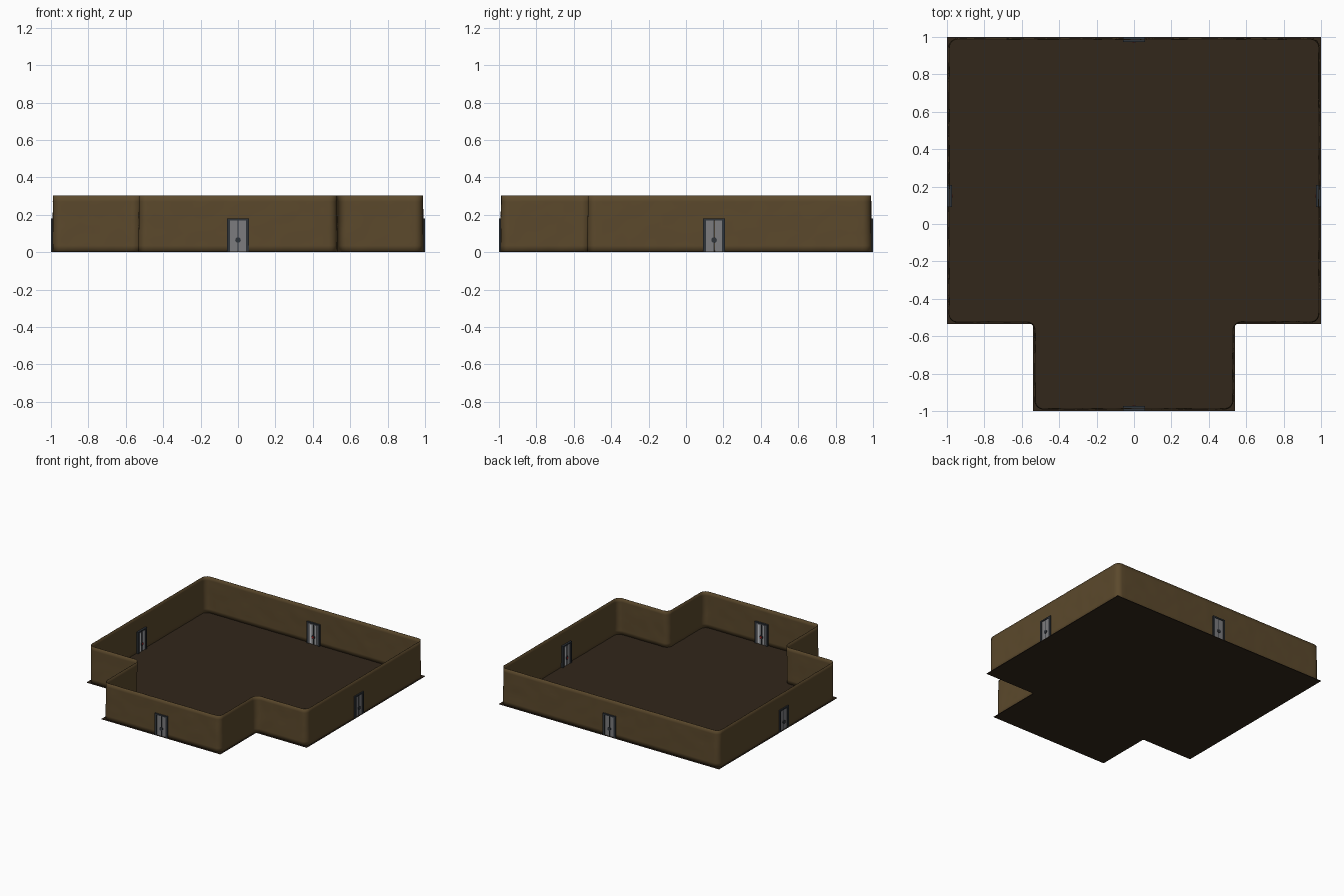
import bpy, bmesh, math
from mathutils import Vector, Matrix, noise

if "Cube" in bpy.data.objects:
    bpy.data.objects.remove(bpy.data.objects["Cube"])


def material(name, rgb):
    m = bpy.data.materials.new(name)
    m.diffuse_color = (*rgb, 1)
    m.use_nodes = True
    m.node_tree.nodes["Principled BSDF"].inputs["Base Color"].default_value = m.diffuse_color
    return m


EARTH = material("earth_wall", (0.105, 0.066, 0.025))
SOIL = material("dark_floor", (0.032, 0.020, 0.011))
SLATE = material("dark_frame", (0.03, 0.035, 0.042))
METAL = material("door_metal", (0.20, 0.20, 0.21))
PALE = material("pale_strip", (0.6, 0.62, 0.65))
RED = material("red_lock", (0.4, 0.02, 0.02))


def finish(name, bm, mat):
    bmesh.ops.recalc_face_normals(bm, faces=bm.faces)
    me = bpy.data.meshes.new(name)
    bm.to_mesh(me)
    bm.free()
    ob = bpy.data.objects.new(name, me)
    me.materials.append(mat)
    bpy.context.collection.objects.link(ob)
    return ob


def plan(inset):
    """T-shaped room outline, counter-clockwise, moved inward by inset."""
    a, b, c = 1 - inset, 0.54 - inset, -0.535 + inset
    return [Vector(p) for p in ((-b, -a), (b, -a), (b, c), (a, c),
                                (a, a), (-a, a), (-a, c), (-b, c))]


def rounded(points, r, step=0.035, arc=6):
    """Round every corner and divide the straight runs."""
    out = []
    n = len(points)
    for i, p in enumerate(points):
        d1 = (points[i - 1] - p).normalized()
        d2 = (points[(i + 1) % n] - p).normalized()
        centre = p + r * (d1 + d2)
        for k in range(arc + 1):
            t = math.pi / 2 * k / arc
            out.append(centre - r * (math.cos(t) * d2 + math.sin(t) * d1))
        start, end = p + r * d2, points[(i + 1) % n] - r * d2
        m = max(1, round((end - start).length / step))
        out += [start.lerp(end, k / m) for k in range(1, m)]
    return out


# floor slab with sharp corners
bm = bmesh.new()
face = bm.faces.new([bm.verts.new((p.x, p.y, 0)) for p in plan(0)])
ext = bmesh.ops.extrude_face_region(bm, geom=[face])
bmesh.ops.translate(bm, vec=(0, 0, 0.004),
                    verts=[v for v in ext["geom"] if isinstance(v, bmesh.types.BMVert)])
finish("floor", bm, SOIL)

# thin, slightly uneven wall with rounded corners
bm = bmesh.new()
path = rounded(plan(0.01), 0.045)
n, rows, rings = len(path), 9, []
for j in range(rows + 1):
    z = 0.002 + 0.302 * j / rows
    ring = []
    for i, p in enumerate(path):
        t = (path[(i + 1) % n] - path[i - 1]).normalized()
        q = Vector((p.x, p.y, z))
        off = 0.0025 * noise.noise(q * 13) - 0.003 * j / rows
        ring.append(bm.verts.new(q + Vector((t.y, -t.x, 0)) * off))
    rings.append(ring)
for lo, hi in zip(rings, rings[1:]):
    for i in range(n):
        k = (i + 1) % n
        bm.faces.new((lo[i], lo[k], hi[k], hi[i]))
wall = finish("wall", bm, EARTH)
for p in wall.data.polygons:
    p.use_smooth = True
mod = wall.modifiers.new("thickness", "SOLIDIFY")
mod.thickness, mod.offset = 0.003, 0


def add_box(bm, x0, x1, y0, y1, z0, z1):
    m = Matrix.Translation(((x0 + x1) / 2, (y0 + y1) / 2, (z0 + z1) / 2)) \
        @ Matrix.Diagonal((x1 - x0, y1 - y0, z1 - z0, 1))
    bmesh.ops.create_cube(bm, size=1, matrix=m)


def add_wheel(bm, y, z, r, depth):
    m = Matrix.Translation((0, y, z)) @ Matrix.Rotation(math.pi / 2, 4, "X")
    bmesh.ops.create_cone(bm, cap_ends=True, segments=16, radius1=r,
                          radius2=r, depth=depth, matrix=m)


def door(side, place):
    """Double door through the wall; local -y faces outward."""
    # frame posts, lintel and centre seam
    bm = bmesh.new()
    for s in (-1, 1):
        add_box(bm, *sorted((s * 0.042, s * 0.058)), -0.014, 0.014, 0.003, 0.18)
    add_box(bm, -0.058, 0.058, -0.014, 0.014, 0.169, 0.18)
    add_box(bm, -0.003, 0.003, -0.009, 0.009, 0.003, 0.17)
    for y in (-0.0105, 0.0105):
        add_wheel(bm, y, 0.065, 0.015, 0.007)
    parts = [finish(side + "_door_frame", bm, SLATE)]
    # two leaves
    bm = bmesh.new()
    for s in (-1, 1):
        add_box(bm, *sorted((s * 0.004, s * 0.042)), -0.008, 0.008, 0.003, 0.169)
    parts.append(finish(side + "_door_leaves", bm, METAL))
    # raised strips on the room side
    bm = bmesh.new()
    for s in (-1, 1):
        add_box(bm, *sorted((s * 0.017, s * 0.027)), 0.006, 0.0105, 0.008, 0.164)
    parts.append(finish(side + "_door_strips", bm, PALE))
    # red lock on the room side
    bm = bmesh.new()
    add_wheel(bm, 0.0145, 0.065, 0.009, 0.004)
    parts.append(finish(side + "_door_lock", bm, RED))
    for ob in parts:
        ob.matrix_world = place


R = 0.986
for side, pos, ang in (("front", (0, -R, 0), 0), ("right", (R, 0.15, 0), 90),
                       ("back", (0, R, 0), 180), ("left", (-R, 0.15, 0), 270)):
    door(side, Matrix.Translation(pos) @ Matrix.Rotation(math.radians(ang), 4, "Z"))
